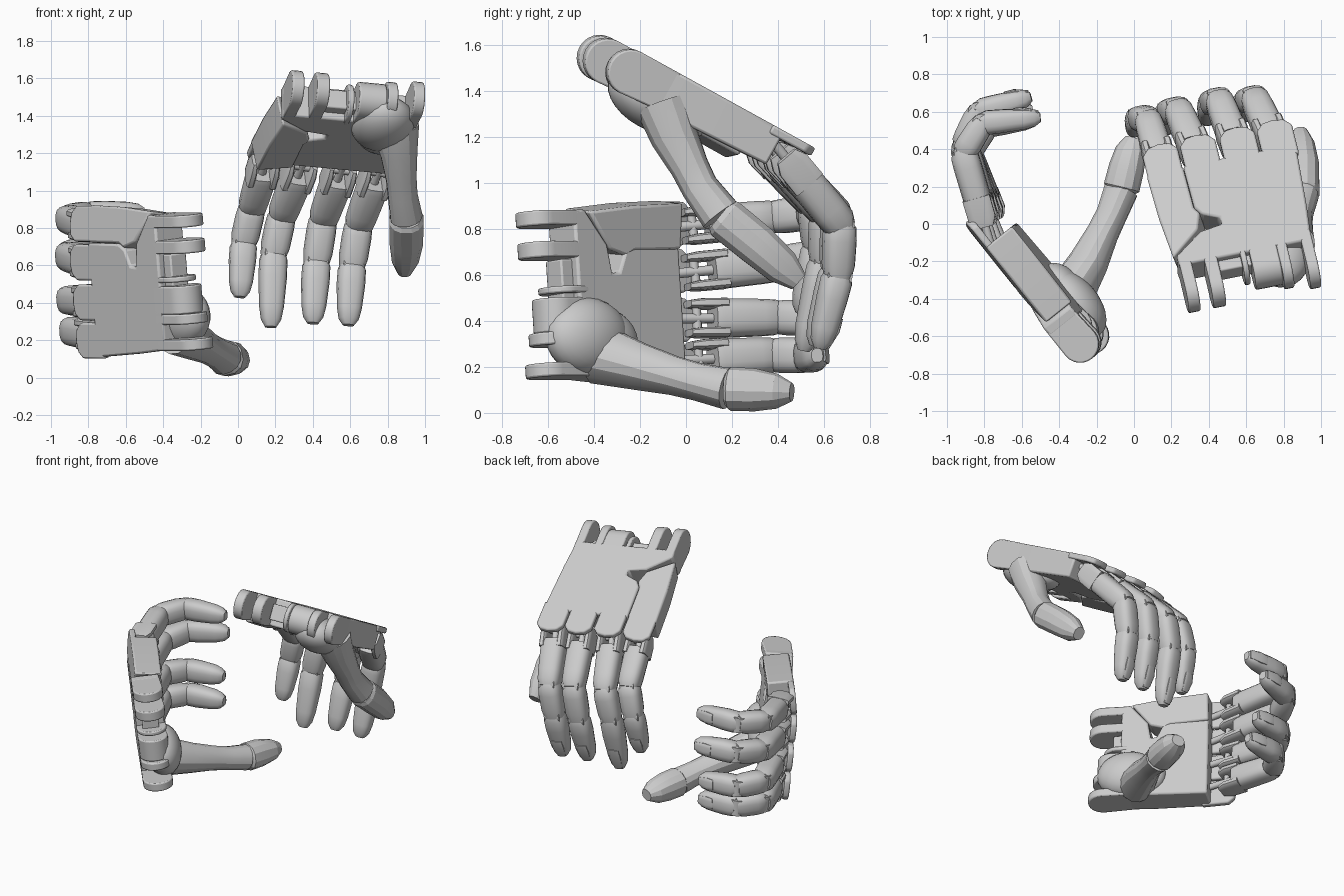
import bpy, bmesh, math
from mathutils import Vector as V, Matrix

if "Cube" in bpy.data.objects:
    bpy.data.objects.remove(bpy.data.objects["Cube"])


def finish(name, bm, bevel=0.0, angle=32):
    bmesh.ops.recalc_face_normals(bm, faces=bm.faces)
    me = bpy.data.meshes.new(name)
    bm.to_mesh(me)
    bm.free()
    ob = bpy.data.objects.new(name, me)
    bpy.context.collection.objects.link(ob)
    if bevel:
        m = ob.modifiers.new("bevel", 'BEVEL')
        m.width, m.segments, m.limit_method = bevel, 2, 'ANGLE'
    bpy.ops.object.select_all(action='DESELECT')
    ob.select_set(True)
    bpy.context.view_layer.objects.active = ob
    bpy.ops.object.shade_smooth_by_angle(angle=math.radians(angle))
    return ob


def prism(name, M, outline, lo, hi, bevel=0.012, axis='w', rise=0.0):
    """Extrude an outline along the hand's thickness (w) or width (v); rise thins it toward the fingers."""
    bm = bmesh.new()
    def put(p, h):
        return bm.verts.new(M @ V((p[0], p[1], h) if axis == 'w' else (p[0], h, p[1])))
    a = [put(p, lo + rise * p[0]) for p in outline]
    b = [put(p, hi) for p in outline]
    n = len(outline)
    bm.faces.new(a)
    bm.faces.new(b)
    for i in range(n):
        j = (i + 1) % n
        bm.faces.new((a[i], a[j], b[j], b[i]))
    return finish(name, bm, bevel)


def loft(name, pts, radii, side, n=16, e=2.8, angle=32):
    """Skin superellipse rings along a path; radii are (across, thick)."""
    bm = bmesh.new()
    rings = []
    for i, p in enumerate(pts):
        d = (pts[min(i + 1, len(pts) - 1)] - pts[max(i - 1, 0)]).normalized()
        s = (side - d * side.dot(d)).normalized()
        up = d.cross(s)
        ring = []
        for k in range(n):
            c, q = math.cos(math.tau * (k + .5) / n), math.sin(math.tau * (k + .5) / n)
            x = math.copysign(abs(c) ** (2 / e), c) * radii[i][0]
            y = math.copysign(abs(q) ** (2 / e), q) * radii[i][1]
            ring.append(bm.verts.new(p + s * x + up * y))
        rings.append(ring)
    for a, b in zip(rings, rings[1:]):
        for k in range(n):
            j = (k + 1) % n
            bm.faces.new((a[k], a[j], b[j], b[k]))
    bm.faces.new(rings[0])
    bm.faces.new(rings[-1])
    return finish(name, bm, 0, angle)


def rod(name, a, b, r, side):
    loft(name, [a, b], [(r, r)] * 2, side, 12, 2)


def phalanx(name, a, b, stations, side, s):
    loft(name, [a.lerp(b, t) for t, _, _ in stations],
         [(x * s, y * s) for _, x, y in stations], side)


def finger(tag, joints, side, s):
    k, p, d, t = [V(j) for j in joints]
    ax = (p - k).normalized()
    sd = (side - ax * side.dot(ax)).normalized()
    # forked knuckle with its pin
    for sg in (-1, 1):
        off = sd * .063 * sg * s
        loft(tag + "_fork", [k + off, k + ax * .05 + off, k.lerp(p, .4) + off],
             [(.016, .05), (.022, .075), (.023, .076)], side, 12, 4)
    rod(tag + "_knuckle_link", k - ax * .12, k.lerp(p, .4), .022, side)
    rod(tag + "_knuckle_pin", k + ax * .04 - sd * .06, k + ax * .04 + sd * .06, .02, ax)
    # three segments
    phalanx(tag + "_proximal", k, p, [(.27, .083, .07), (.35, .086, .078), (.8, .081, .079),
                                      (.96, .077, .077), (1.06, .064, .058)], side, s)
    phalanx(tag + "_middle", p, d, [(-.08, .06, .052), (.06, .074, .07), (.3, .078, .073),
                                    (.8, .077, .07), (1.06, .066, .058)], side, s)
    phalanx(tag + "_distal", d, t, [(-.02, .062, .056), (.08, .074, .068), (.32, .075, .066),
                                    (.72, .065, .058), (.9, .053, .046), (1, .03, .025)], side, s)
    for q in (p, d):
        rod(tag + "_joint", q - side * .055 * s, q + side * .055 * s, .055 * s, ax)
    # nail on the back of the fingertip
    dd = (t - d).normalized()
    nb = dd.cross(side).normalized()
    if nb.dot(d - k.lerp(t, .5)) < 0:
        nb = -nb
    loft(tag + "_nail", [d.lerp(t, f) + nb * h * s for f, h in ((.55, .056), (.72, .053), (.97, .03))],
         [(.036, .01), (.042, .012), (.028, .009)], side, 12, 3)


def hand(tag, origin, u, v, w, fingers, thumb):
    u, v, w = [V(x).normalized() for x in (u, v, w)]
    M = Matrix.Translation(origin) @ Matrix((u, v, w)).transposed().to_4x4()
    # palm slab with the zigzag gap beside the little finger
    prism(tag + "_palm", M, [(.13, -.36), (.19, -.365), (.31, -.21), (.33, -.085), (.37, -.09),
          (.41, -.18), (.46, -.21), (.72, -.215), (.72, .4), (.35, .38), (.13, .36)],
          -.095, .1, rise=.04)
    # little finger's palm plate, folded slightly inwards
    tilt = M @ Matrix.Translation((0, -.2, .1)) @ Matrix.Rotation(math.radians(10), 4, 'X') \
        @ Matrix.Translation((0, .2, -.1))
    prism(tag + "_little_palm_plate", tilt, [(.2, -.385), (.325, -.22), (.42, -.19), (.46, -.215),
          (.72, -.22), (.72, -.42), (.45, -.41)], -.08, .1)
    # scalloped back plates covering the knuckles
    for i, c in enumerate((.31, .105, -.11, -.32)):
        half = .096
        prism(tag + "_knuckle_guard", tilt if i == 3 else M,
              [(.66, c - half), (.84, c - half), (.88, c - .06), (.89, c), (.88, c + .06),
               (.84, c + half), (.66, c + half)], .06, .1, .01)
    # rounded wrist hinge prongs
    cap = [(.1 * math.cos(a), .1 * math.sin(a)) for a in
           [math.radians(90 + 15 * i) for i in range(13)]]
    for lo, hi, du in ((-.36, -.295, 0), (-.225, -.155, 0), (-.03, .0, .1), (.02, .17, .06),
                       (.17, .225, .03), (.305, .365, 0)):
        prism(tag + "_wrist_prong", M, [(x + du, y) for x, y in cap] + [(.2, -.085), (.2, .1)],
              lo, hi, .008, 'v')
    prism(tag + "_wrist_core", M, [(.07, -.05), (.2, -.05), (.2, .06), (.07, .06)], -.15, .2, .008, 'v')
    # thumb mound, and the web blending it into the palm
    for c, r in (((.18, .19, -.06), (.21, .17, .125)), ((.27, .22, -.07), (.17, .15, .09))):
        bm = bmesh.new()
        bmesh.ops.create_uvsphere(bm, u_segments=24, v_segments=14, radius=1)
        bm.transform(M @ Matrix.Translation(c) @ Matrix.Diagonal((*r, 1)))
        finish(tag + "_thumb_mound", bm, 0, 60)
    # fingers
    for nm, j, s in zip(("index", "middle", "ring", "little"), fingers, (1, 1, 1, .96)):
        finger(tag + "_" + nm, j, v, s)
    # thumb: base segment and tip segment
    T = [V(p) for p in thumb]
    loft(tag + "_thumb_base", [T[0], T[1], T[1].lerp(T[2], .6), T[2], T[3]],
         [(.12, .13), (.105, .1), (.085, .083), (.082, .08), (.092, .088)], w, 14, 2.2, 25)
    loft(tag + "_thumb_tip", [T[3], T[3].lerp(T[4], .12), T[4], T[4].lerp(T[5], .6), T[5]],
         [(.08, .08), (.096, .094), (.094, .092), (.082, .074), (.045, .04)], w, 12, 2.3, 20)


# upright hand on the left
hand("upright_hand", (-.26, -.62, .515), (-.625, .78, 0), (.08, .064, -.99), (-.775, -.62, -.103),
     [[(-.745, .02, .23), (-.89, .38, .25), (-.785, .53, .25), (-.51, .57, .25)],
      [(-.76, .01, .41), (-.905, .4, .415), (-.81, .56, .41), (-.54, .61, .41)],
      [(-.78, 0, .61), (-.91, .42, .65), (-.83, .6, .68), (-.55, .68, .7)],
      [(-.795, -.01, .81), (-.91, .38, .85), (-.81, .54, .87), (-.5, .57, .88)]],
     [(-.34, -.37, .25), (-.24, -.2, .2), (-.12, .05, .135), (-.07, .18, .105),
      (-.04, .3, .1), (0, .46, .09)])

# palm-down hand on the right
hand("lowered_hand", (.625, -.31, 1.512), (-.21, .86, -.474), (.97, .19, -.09), (-.013, .479, .874),
     [[(.76, .42, 1.125), (.645, .67, .82), (.61, .66, .6), (.59, .58, .28)],
      [(.56, .39, 1.135), (.455, .66, .85), (.42, .65, .62), (.4, .56, .29)],
      [(.35, .35, 1.155), (.235, .61, .87), (.19, .6, .66), (.175, .51, .27)],
      [(.15, .305, 1.165), (.075, .555, .91), (.03, .57, .72), (.01, .5, .43)]],
     [(.84, -.1, 1.34), (.86, -.05, 1.2), (.88, .06, .98), (.9, .15, .86),
      (.9, .31, .73), (.89, .49, .57)])
